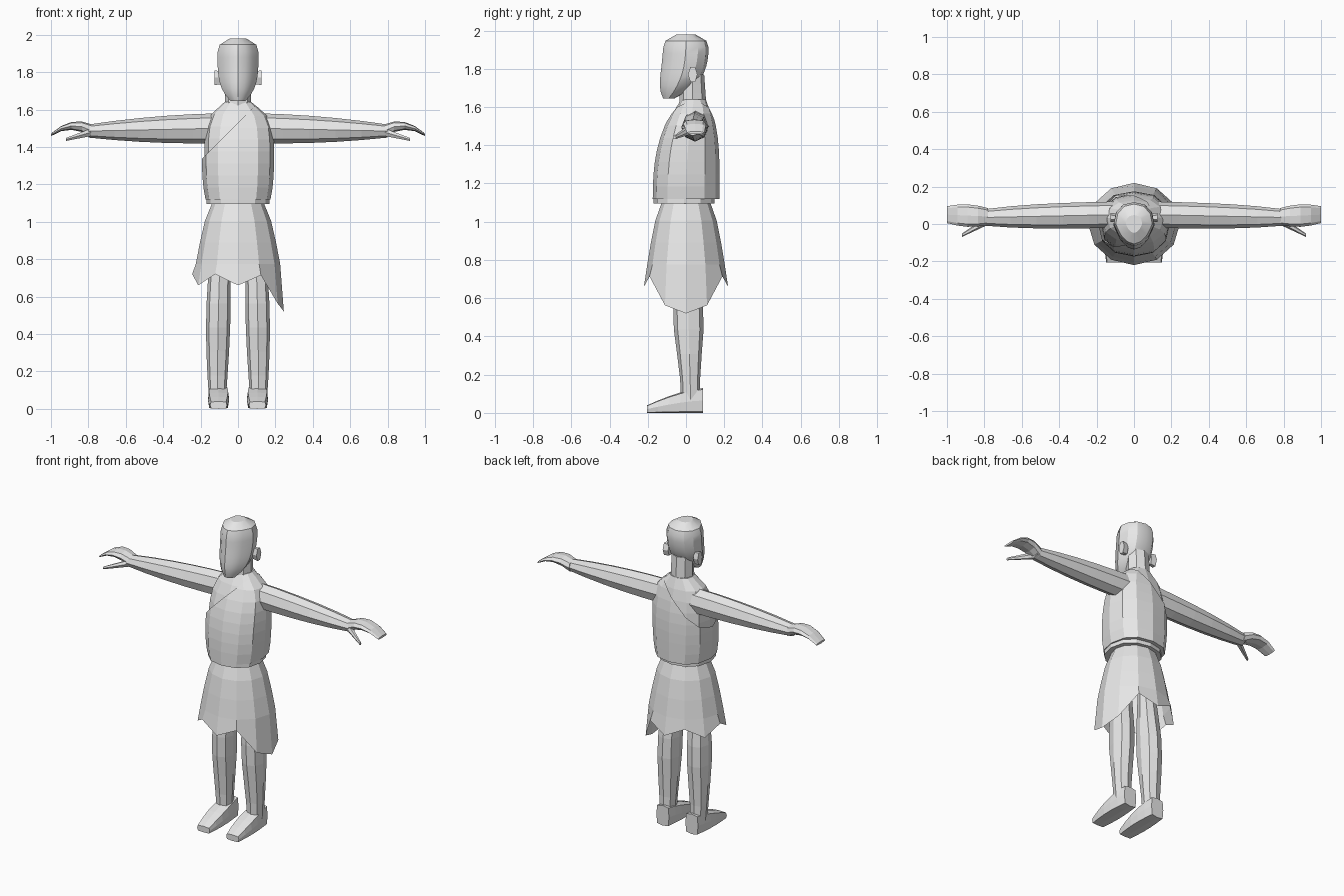
import bpy, bmesh
from math import sin, cos, pi, radians
from mathutils import Vector

cube = bpy.data.objects.get("Cube")
if cube:
    bpy.data.objects.remove(cube, do_unlink=True)

shade = 0.8
grey = bpy.data.materials.new("plain grey")
grey.use_nodes = True
grey.diffuse_color = (shade, shade, shade, 1)
grey.node_tree.nodes["Principled BSDF"].inputs["Base Color"].default_value = grey.diffuse_color


def power(value, exponent):
    return abs(value) ** exponent * (1 if value >= 0 else -1)


def place(axis, along, u, v, side):
    """Turn a position along an axis and two cross coordinates into a point."""
    if axis == "x":
        return Vector((along * side, u, v))
    if axis == "y":
        return Vector((u * side, along, v))
    return Vector((u * side, v, along))


def loft(name, start, end, steps, profile, axis="z", sides=8, square=1.0, side=1,
         grow=0, taper=0, hem=None, capped=True, cut=None, smooth=False):
    """Skin rings whose centre and radii come from profile(t), with t from 0 to 1."""
    bm = bmesh.new()
    loops = []
    for step in range(steps + 1):
        t = step / steps
        centre_u, centre_v, radius_u, radius_v = profile(t)
        loop = []
        for i in range(sides):
            angle = 2 * pi * i / sides
            narrow = 1 - taper * max(0, -sin(angle))
            u = centre_u + (radius_u + grow) * power(cos(angle), square) * narrow
            v = centre_v + (radius_v + grow) * power(sin(angle), square)
            along = start + (end - start) * t
            if hem and step == steps:
                along = hem(i, angle)
            loop.append(bm.verts.new(place(axis, along, u, v, side)))
        loops.append(loop)
    for lower, upper in zip(loops, loops[1:]):
        for i in range(sides):
            j = (i + 1) % sides
            bm.faces.new((lower[i], lower[j], upper[j], upper[i]))
    if capped:
        bm.faces.new(loops[0])
        bm.faces.new(loops[-1])
    bmesh.ops.recalc_face_normals(bm, faces=bm.faces)
    if cut:
        point, normal = cut
        bmesh.ops.bisect_plane(bm, geom=bm.verts[:] + bm.edges[:] + bm.faces[:],
                               plane_co=point, plane_no=normal, clear_outer=True)
    mesh = bpy.data.meshes.new(name)
    bm.to_mesh(mesh)
    bm.free()
    mesh.materials.append(grey)
    obj = bpy.data.objects.new(name, mesh)
    bpy.context.collection.objects.link(obj)
    if smooth:
        bpy.ops.object.select_all(action="DESELECT")
        obj.select_set(True)
        bpy.context.view_layer.objects.active = obj
        bpy.ops.object.shade_smooth_by_angle(angle=radians(30))


# Torso, with a one-shouldered cloth laid over it
def chest(t):
    width = 0.18 * (1 - 0.6 * t ** 8) - 0.02 * (1 - t) ** 6
    depth = 0.16 * (1 - 0.6 * t ** 3)
    return 0, 0.04 * t ** 2, width, depth


shoulder_line = (Vector((0.07, 0, 1.6)), Vector((-0.7, 0, 0.7)))
loft("torso", 1.12, 1.64, 8, chest, sides=12, square=0.85)
loft("draped_cloth", 1.12, 1.63, 8, chest, sides=12, square=0.85,
     grow=0.014, cut=shoulder_line)


# Belt and ragged skirt, longest on the left hip
def belt(t):
    return 0, -0.01, 0.168, 0.16


def skirt(t):
    flare = t ** 0.65
    return 0, 0, 0.13 + 0.115 * flare, 0.12 + 0.1 * flare


def ragged_hem(i, angle):
    zigzag = -0.03 if i % 2 else 0.03
    return 0.69 + zigzag - 0.2 * max(0, cos(angle)) ** 5


loft("belt", 1.095, 1.125, 1, belt, sides=12, square=0.9)
loft("skirt", 1.12, 0.66, 4, skirt, sides=12, hem=ragged_hem, capped=False)


# Neck and head, with the face narrowing to the front
def neck(t):
    return 0, 0.035, 0.07, 0.075 - 0.015 * t


def head(t):
    jaw = (1 - t) ** 5
    crown = 1 - 0.6 * t ** 16
    width = 0.11 * (1 - 0.65 * jaw) * crown
    depth = 0.12 * (1 - 0.75 * jaw) * crown
    return 0, -0.09 * (1 - t) ** 3, width, depth


loft("neck", 1.56, 1.77, 3, neck, smooth=True)
loft("head", 1.645, 1.98, 10, head, sides=12, square=0.9, taper=0.35, smooth=True)


# Paired parts
def ear(t):
    return 0.035, 1.77, 0.02 + 0.005 * t, 0.04 + 0.005 * t


def arm(t):
    return 0.05 - 0.015 * t, 1.5 - 0.015 * t, 0.07 - 0.026 * t ** 3, 0.08 - 0.045 * t ** 2


def hand(t):
    arch = 0.13 * t - 0.15 * t ** 2
    return 0.04 + 0.01 * t, 1.485 + arch, 0.045 + 0.015 * sin(pi * t), 0.035 * (1 - 0.8 * t)


def thumb(t):
    radius = 0.024 - 0.015 * t
    return 0.02 - 0.08 * t, 1.48 - 0.04 * t, radius, radius


def leg(t):
    calf = sin(pi * t)
    return 0.11 - 0.02 * t ** 2, 0.025 * (1 - t), 0.045 + 0.02 * calf, 0.05 + 0.03 * calf ** 3


def foot(t):
    height = 0.065 * (1 - 0.7 * t ** 1.5)
    return 0.104, height, 0.045 + 0.012 * sin(pi * t), height


for prefix, side in (("left", 1), ("right", -1)):
    loft(prefix + "_ear", 0.09, 0.125, 1, ear, axis="x", sides=6, side=side)
    loft(prefix + "_arm", 0.1, 0.8, 5, arm, axis="x", side=side)
    loft(prefix + "_hand", 0.78, 1.0, 4, hand, axis="x", square=0.8, side=side)
    loft(prefix + "_thumb", 0.78, 0.92, 3, thumb, axis="x", sides=6, side=side)
    loft(prefix + "_leg", 0.05, 0.95, 7, leg, square=0.85, side=side)
    loft(prefix + "_foot", 0.09, -0.205, 5, foot, axis="y", square=0.35, side=side)
